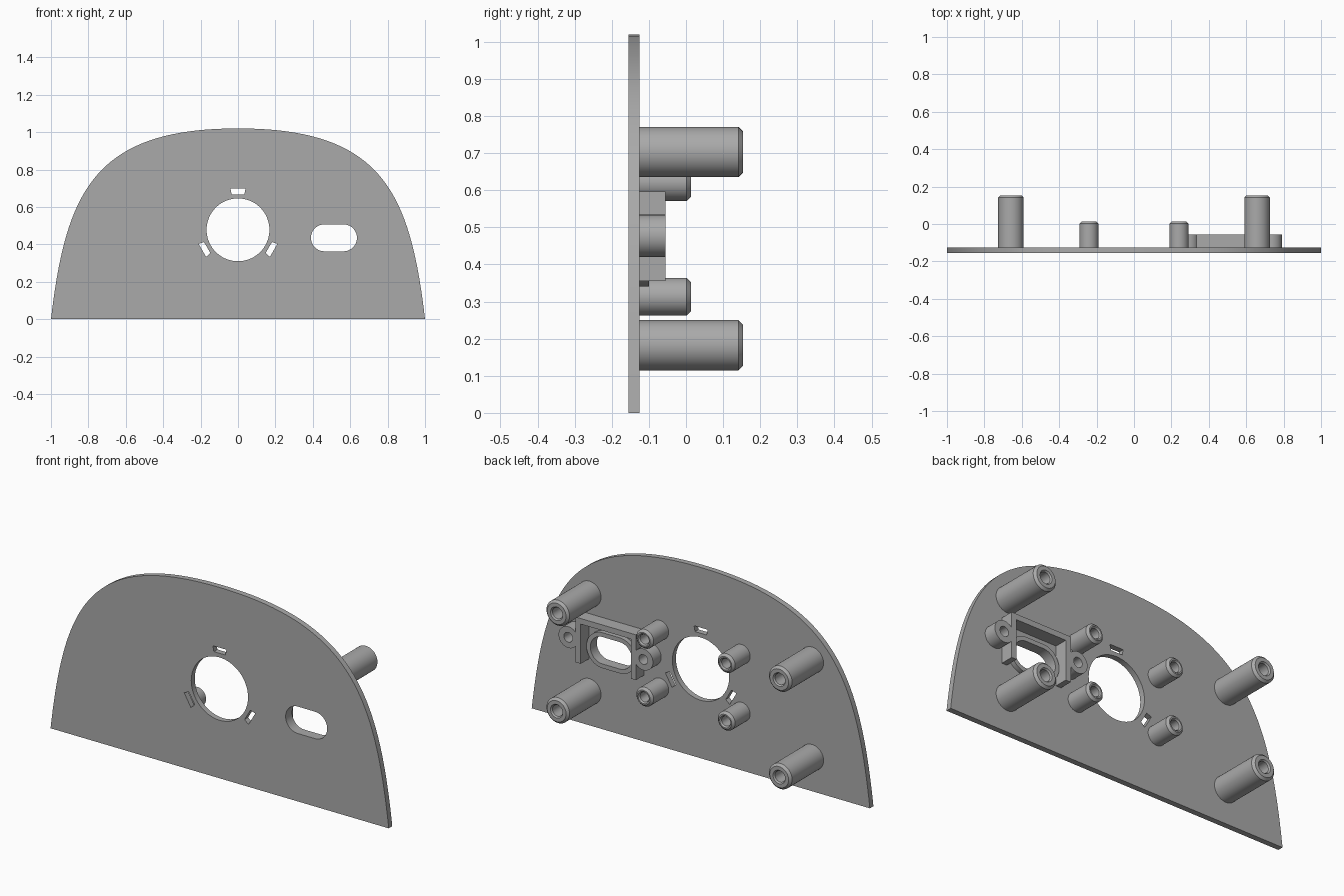
import bpy, bmesh, math
from mathutils import Vector, geometry

cube = bpy.data.objects.get("Cube")
if cube:
    bpy.data.objects.remove(cube, do_unlink=True)

grey = bpy.data.materials.new("plain grey")
grey.use_nodes = True
COLOUR = (0.4, 0.4, 0.4, 1)
grey.diffuse_color = COLOUR
grey.node_tree.nodes["Principled BSDF"].inputs["Base Color"].default_value = COLOUR

FRONT, BACK = -0.155, -0.125      # plate faces
PORT = (0.513, 0.435)             # centre of the oval opening


def finish(name, mesh):
    """Weld, colour and smooth a mesh, and add it to the scene."""
    bm = bmesh.new()
    bm.from_mesh(mesh)
    bmesh.ops.remove_doubles(bm, verts=bm.verts, dist=1e-5)
    bmesh.ops.recalc_face_normals(bm, faces=bm.faces)
    bm.to_mesh(mesh)
    bm.free()
    mesh.materials.clear()
    mesh.materials.append(grey)
    ob = bpy.data.objects.new(name, mesh)
    bpy.context.collection.objects.link(ob)
    bpy.ops.object.select_all(action='DESELECT')
    ob.select_set(True)
    bpy.context.view_layer.objects.active = ob
    bpy.ops.object.shade_smooth_by_angle(angle=math.radians(30))
    return ob


def slab(name, loops, y0, y1):
    """Extrude x-z outlines from y0 to y1; inner loops become holes."""
    curve = bpy.data.curves.new(name, 'CURVE')
    curve.dimensions = '2D'
    curve.fill_mode = 'BOTH'
    curve.extrude = (y1 - y0) / 2
    for loop in loops:
        spline = curve.splines.new('POLY')
        spline.points.add(len(loop) - 1)
        for point, (x, z) in zip(spline.points, loop):
            point.co = (x, z, 0, 1)
        spline.use_cyclic_u = True
    source = bpy.data.objects.new(name + "_curve", curve)
    mesh = bpy.data.meshes.new_from_object(source)
    bpy.data.objects.remove(source)
    for v in mesh.vertices:
        x, z, d = v.co
        v.co = (x, (y0 + y1) / 2 - d, z)
    return finish(name, mesh)


def stadium(centre, half, r, n=24):
    """Rounded slot outline; half = 0 gives a circle."""
    pts = []
    for side in (1, -1):
        for i in range(n + (half > 0)):
            a = math.pi * (i / n - 0.5) + (math.pi if side < 0 else 0)
            pts.append((centre[0] + side * half + r * math.cos(a),
                        centre[1] + r * math.sin(a)))
    return pts


def standoff(name, x, z, r, tip, bore, depth, c=0.012):
    """Chamfered post with a blind screw hole, turned around the y axis."""
    profile = [(0, BACK - 0.005), (r, BACK - 0.005), (r, tip - c), (r - c, tip),
               (bore + 0.006, tip), (bore, tip - 0.008),
               (bore, tip - depth), (0, tip - depth)]
    bm = bmesh.new()
    verts = [bm.verts.new((x + a, y, z)) for a, y in profile]
    edges = [bm.edges.new(pair) for pair in zip(verts, verts[1:])]
    bmesh.ops.spin(bm, geom=verts + edges, cent=(x, 0, z), axis=(0, 1, 0),
                   angle=math.tau, steps=40)
    mesh = bpy.data.meshes.new(name)
    bm.to_mesh(mesh)
    bm.free()
    finish(name, mesh)


# Panel: domed outline, round opening, three short slots and the oval port
half = geometry.interpolate_bezier(Vector((1, 0)), Vector((0.92, 0.68)),
                                   Vector((0.77, 1.02)), Vector((0, 1.02)), 40)
outline = [(p.x, p.y) for p in half] + [(-p.x, p.y) for p in half[-2::-1]]
dial = (0, 0.478)
loops = [outline, stadium(dial, 0, 0.168, 36), stadium(PORT, 0.051, 0.072)]
for degrees in (90, 210, 330):
    a = math.radians(degrees)
    loops.append([(dial[0] + u * math.cos(a) - w * math.sin(a),
                   dial[1] + u * math.sin(a) + w * math.cos(a))
                  for u, w in ((0.19, -0.034), (0.22, -0.04),
                               (0.22, 0.04), (0.19, 0.034))])
slab("panel", loops, FRONT, BACK)

# Raised lip around the oval port
slab("port_lip", [stadium(PORT, 0.051, 0.095), stadium(PORT, 0.051, 0.072)],
     BACK, -0.1)

# Three-sided bracket, open at the bottom, with a screw ear on each side
outer, inner, top, low = 0.178, 0.148, 0.597, 0.355
arch = [(-outer, low), (-outer, top), (outer, top), (outer, low),
        (inner, low), (inner, top - 0.03), (-inner, top - 0.03), (-inner, low)]
slab("port_bracket", [[(PORT[0] + x, z) for x, z in arch]], BACK, -0.055)
for side, label in ((1, "left"), (-1, "right")):
    spot = (PORT[0] + side * 0.222, 0.477)
    slab(label + "_bracket_ear",
         [stadium(spot, 0, 0.057), stadium(spot, 0, 0.026)], BACK, -0.055)

# Mounting posts: four long outer ones and four short ones around the dial
for side, label in ((1, "left"), (-1, "right")):
    for level, z_long, z_short in (("upper", 0.703, 0.622), ("lower", 0.182, 0.313)):
        standoff(f"{level}_{label}_long_post", side * 0.658, z_long,
                 0.068, 0.153, 0.03, 0.2)
        standoff(f"{level}_{label}_short_post", side * 0.241, z_short,
                 0.051, 0.014, 0.026, 0.1)
